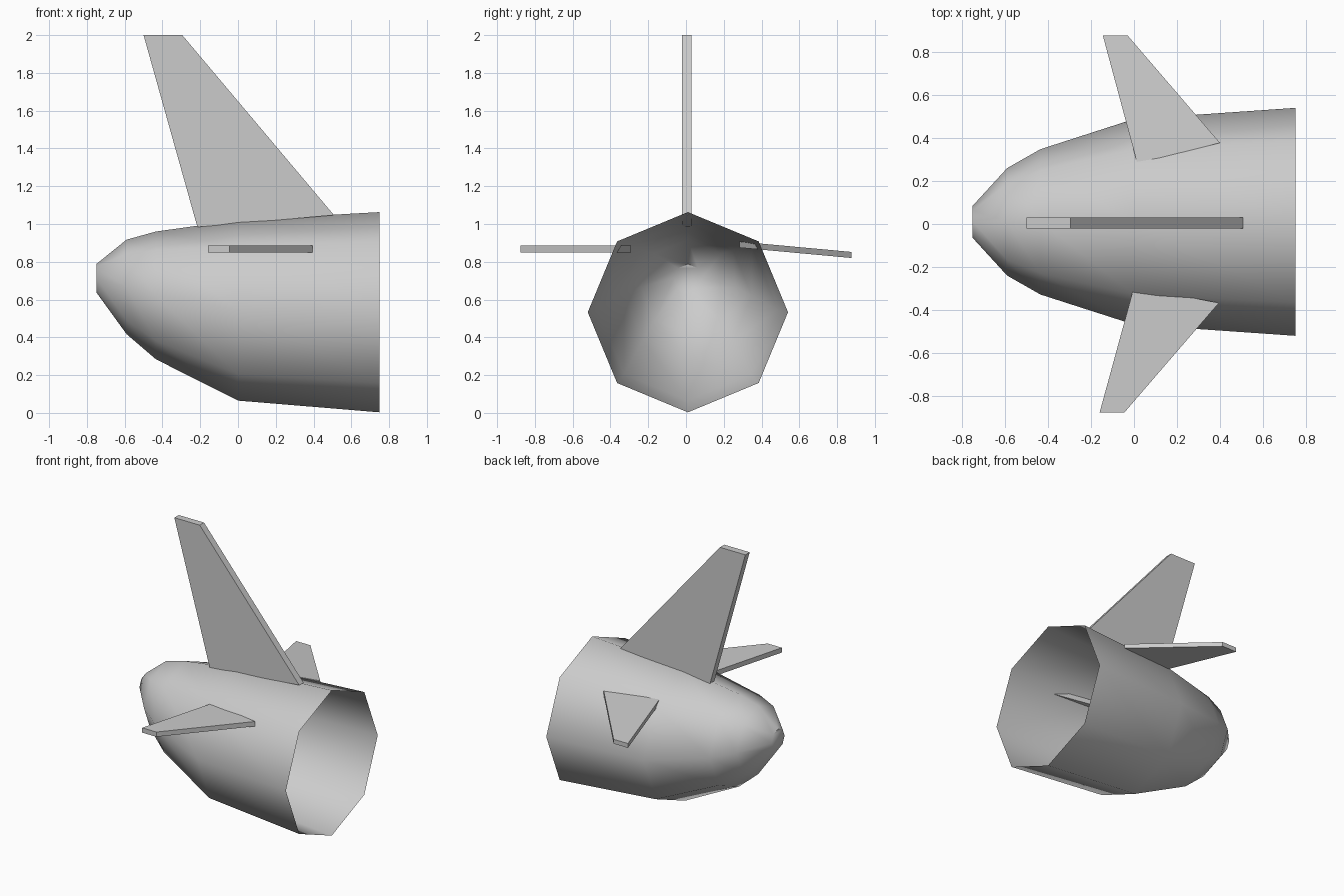
import bpy, bmesh, math
from mathutils import Vector

if "Cube" in bpy.data.objects:
    bpy.data.objects.remove(bpy.data.objects["Cube"], do_unlink=True)

grey = bpy.data.materials.new("light_grey")
grey.use_nodes = True
colour = (0.6, 0.6, 0.6, 1)
grey.diffuse_color = colour
grey.node_tree.nodes["Principled BSDF"].inputs["Base Color"].default_value = colour


def finish(name, bm):
    bmesh.ops.recalc_face_normals(bm, faces=bm.faces[:])
    mesh = bpy.data.meshes.new(name)
    bm.to_mesh(mesh)
    bm.free()
    mesh.materials.append(grey)
    obj = bpy.data.objects.new(name, mesh)
    bpy.context.collection.objects.link(obj)
    return obj


def fin(name, outline, thickness):
    """Flat plate: an outline pushed along the thickness vector."""
    bm = bmesh.new()
    face = bm.faces.new([bm.verts.new(p) for p in outline])
    grown = bmesh.ops.extrude_face_region(bm, geom=[face], use_keep_orig=True)
    moved = [g for g in grown["geom"] if isinstance(g, bmesh.types.BMVert)]
    bmesh.ops.translate(bm, verts=moved, vec=Vector(thickness))
    return finish(name, bm)


# Hull: eight-sided shell with a drooping belly, open at the back
SIDES = 8
AXIS_Y = 0.01
stations = [(-0.75, 0.075, 0.713), (-0.59, 0.25, 0.667), (-0.435, 0.338, 0.622),
            (0, 0.478, 0.543), (0.75, 0.53, 0.533)]
bm = bmesh.new()
rings = []
for x, r, z in stations:
    angles = [math.tau * i / SIDES for i in range(SIDES)]
    rings.append([bm.verts.new((x, AXIS_Y + r * math.cos(a), z + r * math.sin(a)))
                  for a in angles])
for a, b in zip(rings, rings[1:]):
    for i in range(SIDES):
        j = (i + 1) % SIDES
        bm.faces.new((a[i], a[j], b[j], b[i]))
bm.faces.new(rings[0])  # blunt nose tip
hull = finish("hull", bm)
bpy.ops.object.select_all(action="DESELECT")
hull.select_set(True)
bpy.context.view_layer.objects.active = hull
bpy.ops.object.shade_smooth_by_angle(angle=math.radians(50))

# Upright fin, swept towards the nose
fin("upright_fin",
    [(x, -0.02, z) for x, z in ((-0.5, 2), (-0.295, 2), (0.508, 1.047), (-0.215, 0.984))],
    (0, 0.05, 0))

# Side fins: the one at the front is level, the other droops a little
fin("front_side_fin",
    [(x, y, 0.85) for x, y in ((-0.16, -0.877), (-0.045, -0.877), (0.395, -0.367), (0, -0.292))],
    (0, 0, 0.035))
fin("back_side_fin",
    [(x, y, 0.875 - 0.092 * (y - 0.28))
     for x, y in ((-0.145, 0.877), (-0.03, 0.877), (0.4, 0.377), (0.015, 0.282))],
    (0, 0, 0.032))
